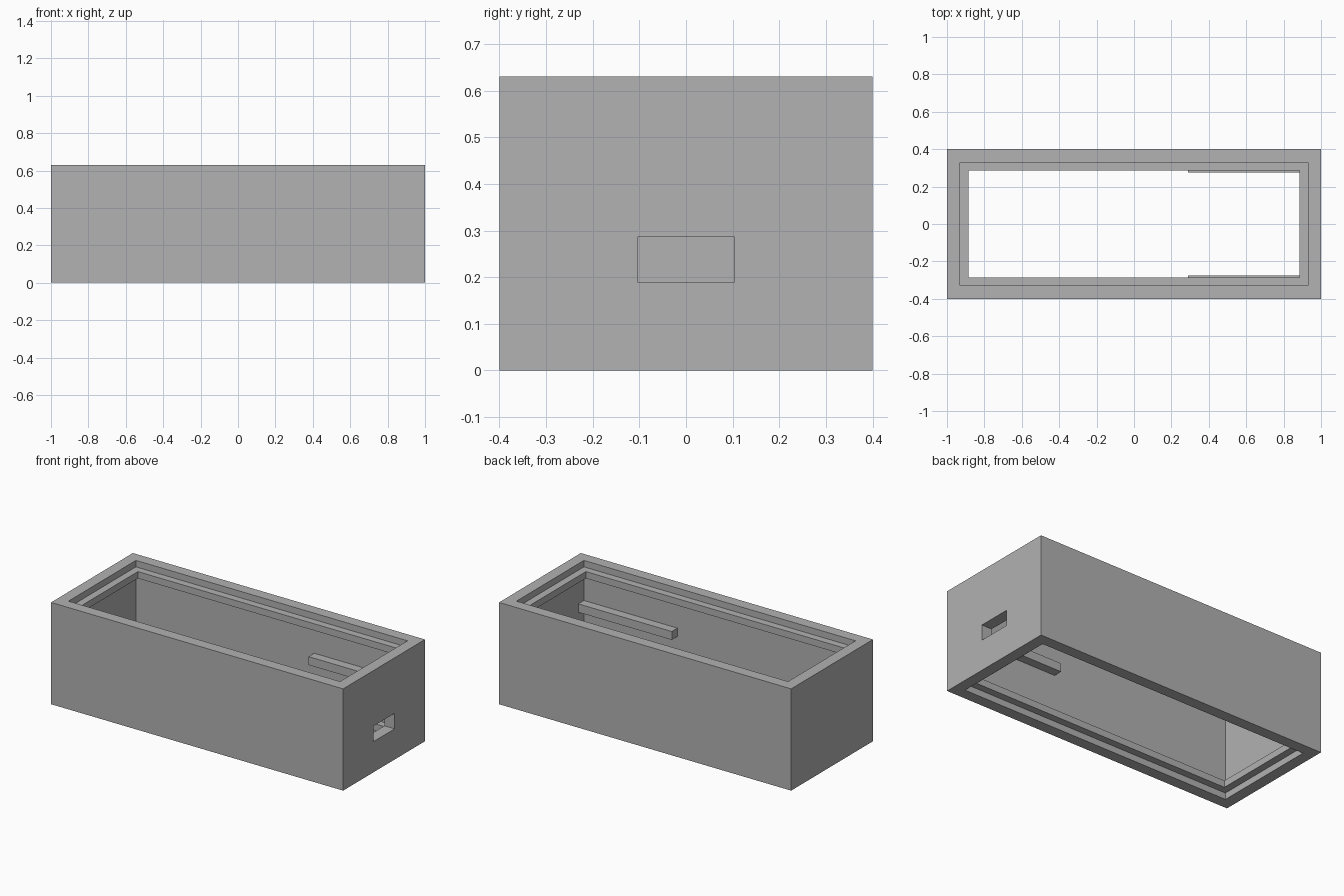
import bpy
import bmesh
from mathutils import Matrix, Vector

cube = bpy.data.objects.get("Cube")
if cube:
    bpy.data.objects.remove(cube, do_unlink=True)

GREY = (0.445, 0.445, 0.445, 1)
grey = bpy.data.materials.new("plain grey")
grey.use_nodes = True
grey.diffuse_color = GREY
grey.node_tree.nodes["Principled BSDF"].inputs["Base Color"].default_value = GREY

HEIGHT = 0.63
OUTER = (1.0, 0.4)
INNER = (0.93, 0.33)
LIP = (0.885, 0.285)


def add_object(name, bm):
    mesh = bpy.data.meshes.new(name)
    bm.to_mesh(mesh)
    bm.free()
    mesh.materials.append(grey)
    obj = bpy.data.objects.new(name, mesh)
    bpy.context.collection.objects.link(obj)
    return obj


def box(name, low, high):
    low, high = Vector(low), Vector(high)
    bm = bmesh.new()
    bmesh.ops.create_cube(bm, size=1, matrix=Matrix.Translation((low + high) / 2)
                          @ Matrix.Diagonal((high - low).to_4d()))
    return add_object(name, bm)


# Case walls: a closed profile of (half size, height) swept round four corners,
# with a lip set in from the top and the bottom openings
profile = [(OUTER, 0), (OUTER, HEIGHT), (INNER, HEIGHT)]
for z in (HEIGHT - 0.04, HEIGHT - 0.082):
    profile += [(INNER, z), (LIP, z)] if z > HEIGHT - 0.05 else [(LIP, z), (INNER, z)]
profile += [(INNER, 0.082), (LIP, 0.082), (LIP, 0.04), (INNER, 0.04), (INNER, 0)]

bm = bmesh.new()
loops = [[bm.verts.new((sx * half[0], sy * half[1], z)) for half, z in profile]
         for sx, sy in ((-1, -1), (1, -1), (1, 1), (-1, 1))]
count = len(profile)
for i in range(4):
    a, b = loops[i], loops[(i + 1) % 4]
    for j in range(count):
        k = (j + 1) % count
        bm.faces.new((a[j], b[j], b[k], a[k]))
bmesh.ops.recalc_face_normals(bm, faces=bm.faces[:])
case = add_object("case_walls", bm)

# Port opening through the end wall
cutter = box("port_cutter", (0.9, -0.104, 0.19), (1.1, 0.104, 0.286))
cutter.hide_render = True
cutter.hide_viewport = True
cutter.display_type = 'WIRE'
cut = case.modifiers.new("port", 'BOOLEAN')
cut.operation = 'DIFFERENCE'
cut.solver = 'EXACT'
cut.object = cutter

# Apply the cut so that the helper can go
graph = bpy.context.evaluated_depsgraph_get()
mesh = bpy.data.meshes.new_from_object(case.evaluated_get(graph))
case.modifiers.clear()
case.data = mesh
bpy.data.objects.remove(cutter, do_unlink=True)

# Support rails along both long walls, beside the port
for name, side in (("front_rail", -1), ("back_rail", 1)):
    ys = sorted((side * 0.275, side * 0.33))
    box(name, (0.29, ys[0], 0.33), (0.93, ys[1], 0.382))
